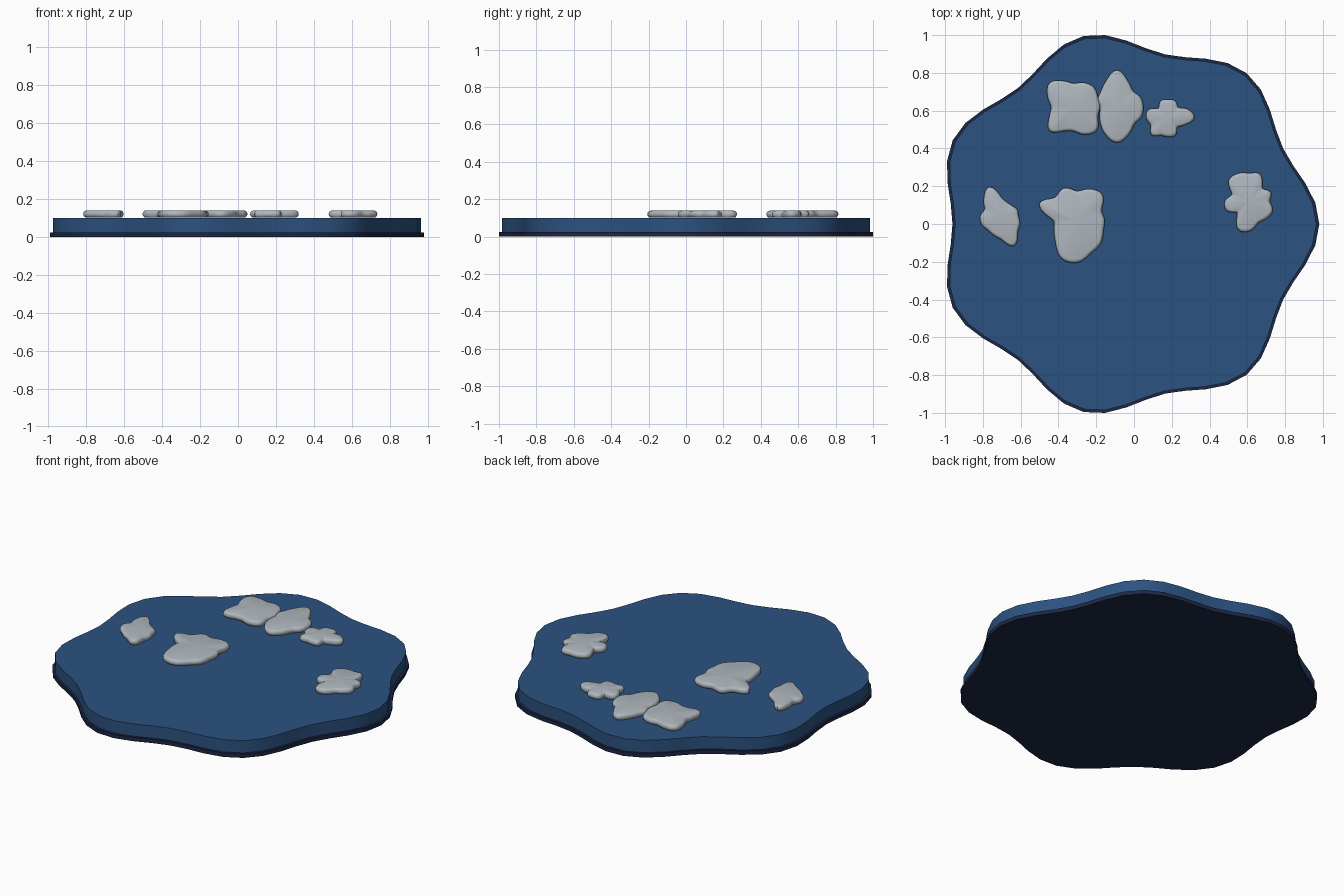
import bpy
import bmesh
from math import cos, sin, pi, radians

cube = bpy.data.objects.get("Cube")
if cube:
    bpy.data.objects.remove(cube, do_unlink=True)


def make_material(name, color):
    mat = bpy.data.materials.new(name)
    mat.use_nodes = True
    mat.diffuse_color = (*color, 1)
    mat.node_tree.nodes["Principled BSDF"].inputs["Base Color"].default_value = (*color, 1)
    return mat


water_blue = make_material("water blue", (0.025, 0.084, 0.216))
deep_navy = make_material("deep navy", (0.0116, 0.02, 0.062))
pale_stone = make_material("pale stone", (0.434, 0.479, 0.515))


def make_slab(name, center, radius, segments, profile, mat):
    """Stack rings of a polar outline; profile holds (inset, height) pairs."""
    bm = bmesh.new()
    rings = []
    for inset, z in profile:
        ring = []
        for i in range(segments):
            a = 2 * pi * i / segments
            r = radius(a) - inset
            ring.append(bm.verts.new((center[0] + r * cos(a), center[1] + r * sin(a), z)))
        rings.append(ring)
    for low, high in zip(rings, rings[1:]):
        for i in range(segments):
            j = (i + 1) % segments
            bm.faces.new((low[i], low[j], high[j], high[i]))
    # Fan caps keep the wavy outline clean
    for ring, z in ((rings[0], profile[0][1]), (rings[-1], profile[-1][1])):
        hub = bm.verts.new((*center, z))
        for i in range(segments):
            bm.faces.new((hub, ring[i], ring[(i + 1) % segments]))
    bmesh.ops.recalc_face_normals(bm, faces=bm.faces)
    mesh = bpy.data.meshes.new(name)
    bm.to_mesh(mesh)
    bm.free()
    mesh.materials.append(mat)
    obj = bpy.data.objects.new(name, mesh)
    bpy.context.collection.objects.link(obj)
    bpy.ops.object.select_all(action="DESELECT")
    obj.select_set(True)
    bpy.context.view_layer.objects.active = obj
    bpy.ops.object.shade_smooth_by_angle(angle=radians(35))
    return obj


def pond_radius(angle):
    return 0.971 + 0.05 * cos(7 * angle)


def blob_radius(radii):
    """Smooth closed curve through evenly spaced radii, in hundredths."""
    n = len(radii)

    def radius(angle):
        t = angle / (2 * pi) * n
        k = int(t + 1e-6)
        t -= k
        a, b, c, d = (radii[(k + o) % n] for o in (-1, 0, 1, 2))
        return 0.005 * (2 * b + (c - a) * t + (2 * a - 5 * b + 4 * c - d) * t ** 2
                        + (3 * b - a - 3 * c + d) * t ** 3)
    return radius


# Pond bed and water
POND = (-0.04, 0)
make_slab("pond_bed", POND, pond_radius, 56, [(0, 0), (0, 0.024)], deep_navy)
make_slab("water", POND, lambda a: 0.985 * pond_radius(a), 56,
          [(0, 0.02), (0, 0.1)], water_blue)

# Flat stones with rounded rims
STONE_PROFILE = [(0.018 * (1 - cos(p)), 0.12 + 0.019 * sin(p))
                 for p in (radians(d) for d in range(-90, 91, 30))]


def make_stone(name, center, radii):
    make_slab(name, center, blob_radius(radii), 64, STONE_PROFILE, pale_stone)


make_stone("right_stone", (-0.7, 0.04),
           [9, 9, 8, 8, 10, 17, 13.5, 10, 11.5, 11.5, 10.5, 11, 12.5, 17, 12, 10.5])
make_stone("middle_stone", (-0.3, 0.02),
           [14.5, 14, 19, 18, 15.5, 18.5, 17, 22, 13, 13.5, 16.5, 22, 22.5, 19, 17.5, 15])
make_stone("back_square_stone", (-0.32, 0.62),
           [14, 14, 15, 14, 12.5, 15, 18, 15, 12, 14, 18, 14, 13, 16, 17.5, 14])
make_stone("back_tall_stone", (-0.09, 0.62),
           [14, 13.5, 12, 15, 19.5, 15, 12, 11, 9, 10, 12.5, 16, 19, 16, 13, 14])
make_stone("back_small_stone", (0.18, 0.56),
           [14, 12, 8, 10, 10, 10, 7.5, 11.5, 11.5, 10, 12.5, 10, 10, 10, 7, 9.5])
make_stone("left_stone", (0.61, 0.12),
           [11, 12.5, 10, 15.5, 15, 16, 15.5, 10, 13, 13, 9, 16, 16, 12.5, 13, 13.5])
